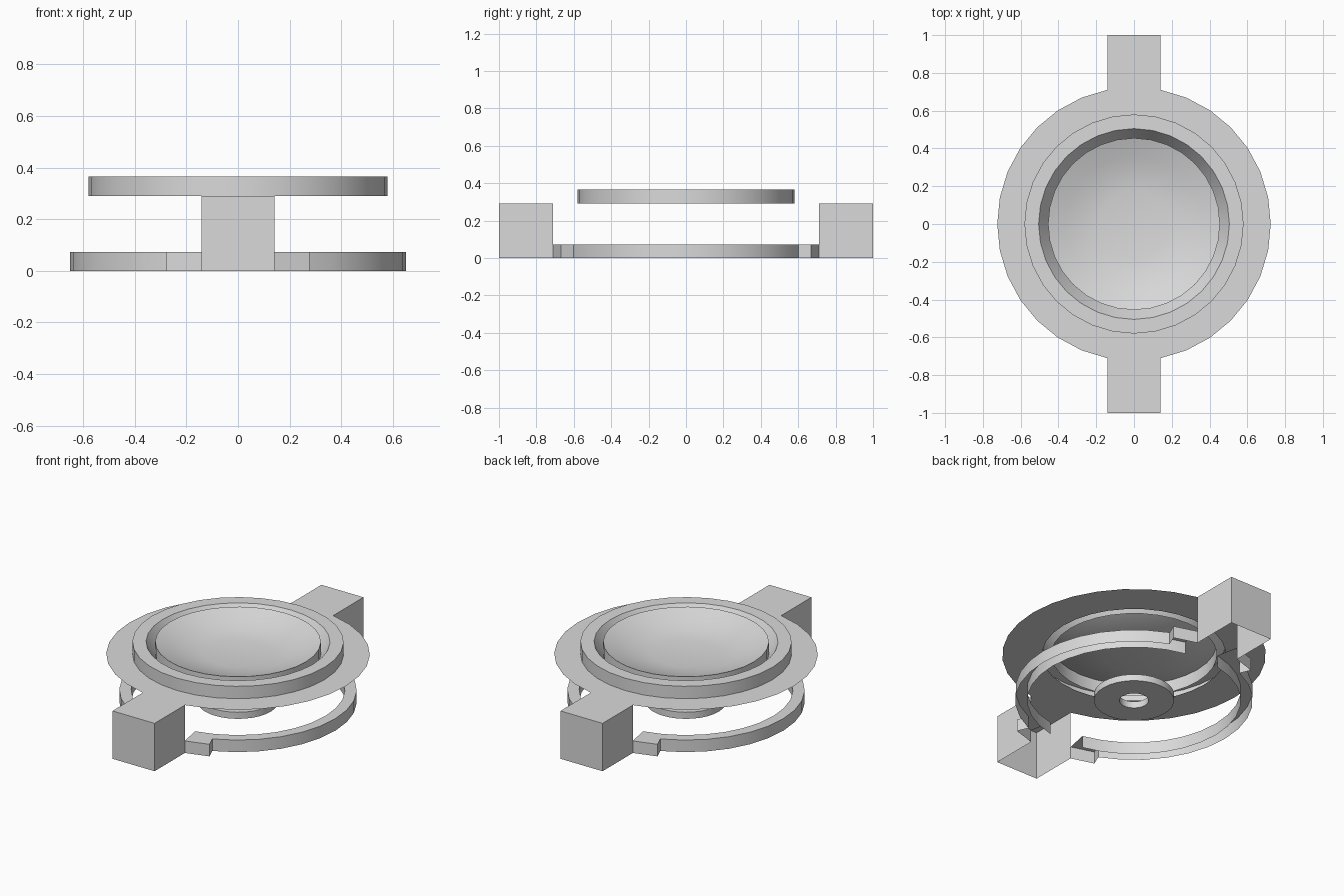
import bpy, bmesh, math

if "Cube" in bpy.data.objects:
    bpy.data.objects.remove(bpy.data.objects["Cube"])

STEP = math.radians(11.25)   # 32 sides all round
grey = bpy.data.materials.new("light grey")
grey.diffuse_color = (0.7, 0.7, 0.7, 1)
grey.use_nodes = True
grey.node_tree.nodes["Principled BSDF"].inputs["Base Color"].default_value = grey.diffuse_color


def finish(name, bm, angle=30):
    bmesh.ops.remove_doubles(bm, verts=bm.verts, dist=1e-5)
    me = bpy.data.meshes.new(name)
    bm.to_mesh(me)
    bm.free()
    me.materials.append(grey)
    ob = bpy.data.objects.new(name, me)
    bpy.context.collection.objects.link(ob)
    bpy.ops.object.select_all(action='DESELECT')
    ob.select_set(True)
    bpy.context.view_layer.objects.active = ob
    bpy.ops.object.shade_smooth_by_angle(angle=math.radians(angle))
    return ob


def sweep(bm, profile, first, last):
    """Turn a (radius, z) profile about z, from step 'first' to step 'last'."""
    for i in range(first, last):
        a, b = i * STEP, (i + 1) * STEP
        for (r0, z0), (r1, z1) in zip(profile, profile[1:]):
            pts = [(r0, z0, a), (r0, z0, b), (r1, z1, b), (r1, z1, a)]
            if r0 == 0:
                pts.pop(0)
            if r1 == 0:
                pts.pop()
            bm.faces.new([bm.verts.new((r * math.cos(t), r * math.sin(t), z))
                          for r, z, t in pts])


def lathe(name, profile):
    bm = bmesh.new()
    sweep(bm, profile, 0, 32)
    return finish(name, bm)


# Thin flange, raised rim with a groove, and shallow dish
lathe("flange", [(0.724, 0.29), (0.58, 0.29), (0.505, 0.29)])
lathe("rim", [(0.58, 0.29), (0.58, 0.365), (0.505, 0.365), (0.455, 0.29)])
lathe("dish", [(0.455, 0.29), (0.455, 0.365), (0.36, 0.33), (0.27, 0.305),
               (0.18, 0.292), (0, 0.29)])

# Small floating disc with a centre hole
lathe("centre_disc", [(0.08, 0), (0.22, 0), (0.22, 0.04), (0.08, 0.04), (0.08, 0)])

# Lower ring: open-bottomed channel, stepped wider next to the arms
R_IN, R_OUT, R_STEP, H = 0.587, 0.652, 0.724, 0.073
bm = bmesh.new()
for half in (0, 16):
    for first, last, r in ((-7, -6, R_STEP), (-6, 6, R_OUT), (6, 7, R_STEP)):
        sweep(bm, [(r, 0), (r, H), (R_IN, H), (R_IN, 0)], first + half, last + half)
    for s in (-6, 6):      # radial wall at each step
        c, n = math.cos((s + half) * STEP), math.sin((s + half) * STEP)
        bm.faces.new([bm.verts.new((r * c, r * n, z)) for r, z in
                      ((R_OUT, 0), (R_STEP, 0), (R_STEP, H), (R_OUT, H))])
bmesh.ops.remove_doubles(bm, verts=bm.verts, dist=1e-5)
bmesh.ops.recalc_face_normals(bm, faces=bm.faces)
finish("lower_ring", bm)

# Two hollow arms, open underneath and towards the ring
for name, s in (("front_arm", -1), ("back_arm", 1)):
    bm = bmesh.new()
    bmesh.ops.create_cube(bm, size=1)
    for v in bm.verts:
        v.co = (v.co.x * 0.282, s * 0.855 + v.co.y * 0.29, (v.co.z + 0.5) * 0.29)
    bm.normal_update()
    bmesh.ops.delete(bm, geom=[f for f in bm.faces if f.normal.z < -0.5
                               or f.normal.y * s < -0.5], context='FACES')
    finish(name, bm)
